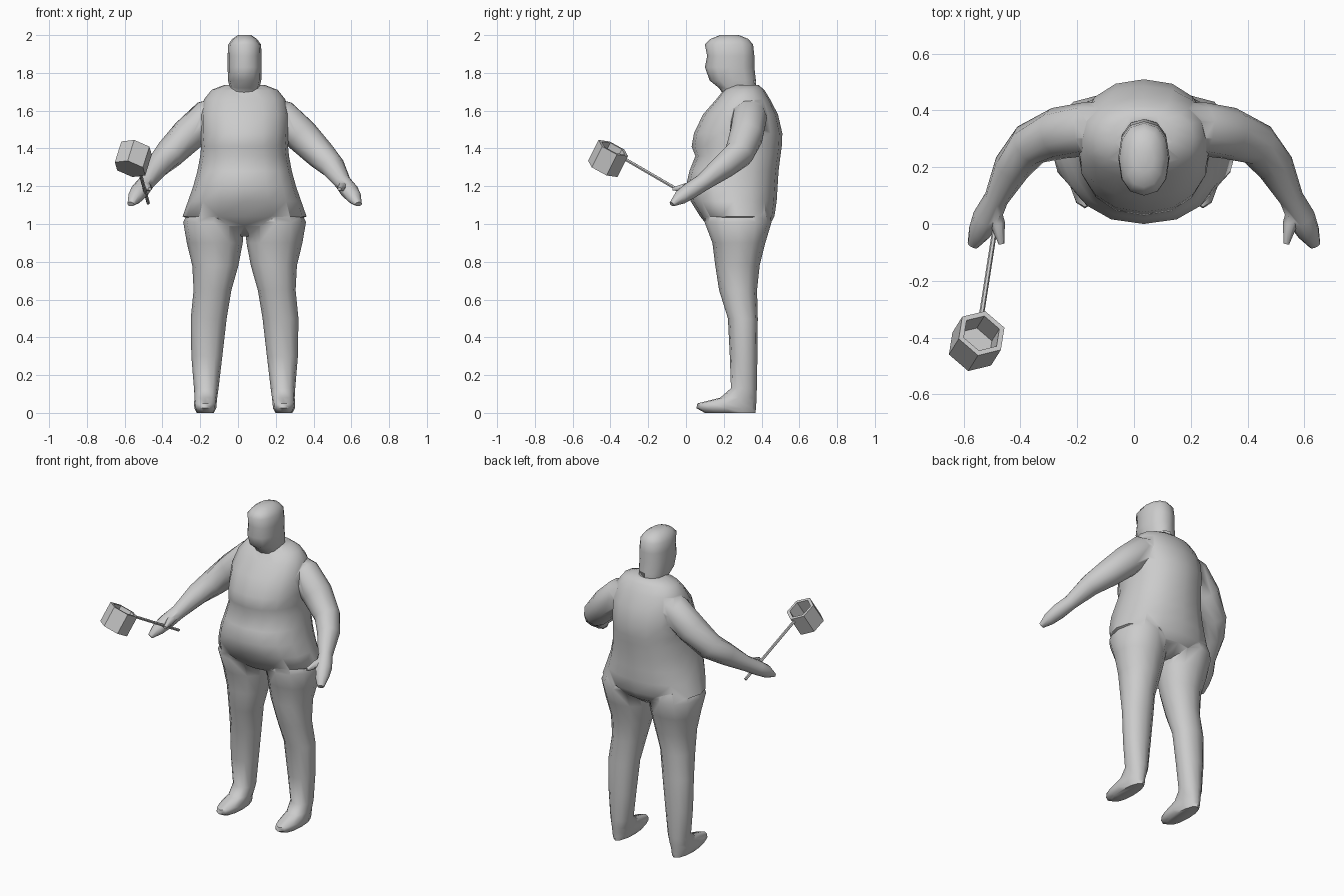
import bpy, bmesh, math
from mathutils import Vector

if "Cube" in bpy.data.objects:
    bpy.data.objects.remove(bpy.data.objects["Cube"])

CX = 0.035  # symmetry line of the figure

grey = bpy.data.materials.new("plain grey")
grey.diffuse_color = (0.6, 0.6, 0.6, 1)
grey.use_nodes = True
grey.node_tree.nodes["Principled BSDF"].inputs["Base Color"].default_value = grey.diffuse_color


def loft(name, rings):
    """Skin a list of equal-length point rings and cap both ends."""
    bm = bmesh.new()
    vs = [[bm.verts.new(p) for p in r] for r in rings]
    n = len(vs[0])
    for a, b in zip(vs, vs[1:]):
        for i in range(n):
            j = (i + 1) % n
            bm.faces.new((a[i], a[j], b[j], b[i]))
    bm.faces.new(vs[0])
    bm.faces.new(vs[-1])
    bmesh.ops.recalc_face_normals(bm, faces=bm.faces)
    me = bpy.data.meshes.new(name)
    bm.to_mesh(me)
    bm.free()
    ob = bpy.data.objects.new(name, me)
    bpy.context.collection.objects.link(ob)
    me.materials.append(grey)
    return ob


def stack(name, x, rows, n, power=2.0):
    """Upright form from rows of (z, x offset, half width, front y, back y)."""
    rings = []
    for z, dx, rx, y0, y1 in rows:
        ring = []
        for i in range(n):
            t = 2 * math.pi * i / n + math.pi / 2
            c, s = math.cos(t), math.sin(t)
            px = math.copysign(abs(c) ** (2 / power), c)
            py = math.copysign(abs(s) ** (2 / power), s)
            ring.append((x + dx + rx * px, (y0 + y1) / 2 + (y1 - y0) / 2 * py, z))
        rings.append(ring)
    return loft(name, rings)


def tube(name, path, side, n):
    """Limb along (x, y, z, width radius, height radius), side = -1 or 1."""
    pts = [Vector((CX + side * p[0], p[1], p[2])) for p in path]
    rings = []
    for k, p in enumerate(pts):
        t = (pts[min(k + 1, len(pts) - 1)] - pts[max(k - 1, 0)]).normalized()
        u = t.cross(Vector((0, 0, 1))).normalized()
        v = u.cross(t)
        rings.append([p + u * path[k][3] * math.cos(a) + v * path[k][4] * math.sin(a)
                      for a in (2 * math.pi * i / n for i in range(n))])
    return loft(name, rings)


def finish(ob, angle):
    bpy.ops.object.select_all(action='DESELECT')
    ob.select_set(True)
    bpy.context.view_layer.objects.active = ob
    bpy.ops.object.shade_smooth_by_angle(angle=math.radians(angle))


# torso, with chest fold and round belly
body = stack("body", CX, [
    (0.935, 0, 0.05, 0.22, 0.36), (0.99, 0, 0.20, 0.115, 0.44),
    (1.04, 0, 0.328, 0.075, 0.468), (1.12, 0, 0.30, 0.025, 0.48),
    (1.20, 0, 0.272, 0.0, 0.485), (1.28, 0, 0.25, 0.018, 0.49),
    (1.36, 0, 0.235, 0.05, 0.50), (1.41, 0, 0.23, 0.03, 0.507),
    (1.48, 0, 0.235, 0.042, 0.51), (1.58, 0, 0.235, 0.09, 0.487),
    (1.66, 0, 0.215, 0.16, 0.445), (1.71, 0, 0.175, 0.20, 0.415),
    (1.735, 0, 0.11, 0.25, 0.385)], 16, 2.25)

# head
parts = [stack("head", CX, [
    (1.65, 0, 0.085, 0.22, 0.36), (1.72, 0, 0.078, 0.175, 0.37),
    (1.76, 0, 0.088, 0.125, 0.37), (1.83, 0, 0.09, 0.10, 0.362),
    (1.89, 0, 0.09, 0.112, 0.362), (1.95, 0, 0.087, 0.10, 0.355),
    (1.98, 0, 0.065, 0.13, 0.33), (2.0, 0, 0.035, 0.18, 0.28)], 12, 2.3)]

LEG = [(1.07, 0.160, 0.135, 0.11, 0.44), (1.01, 0.163, 0.162, 0.098, 0.453),
       (0.90, 0.158, 0.148, 0.14, 0.42), (0.78, 0.155, 0.122, 0.155, 0.39),
       (0.65, 0.170, 0.100, 0.175, 0.376), (0.50, 0.190, 0.095, 0.222, 0.38),
       (0.30, 0.200, 0.082, 0.232, 0.378), (0.13, 0.203, 0.065, 0.238, 0.375),
       (0.08, 0.205, 0.060, 0.180, 0.373), (0.05, 0.208, 0.060, 0.06, 0.372),
       (0.025, 0.208, 0.058, 0.055, 0.37), (0.0, 0.208, 0.045, 0.10, 0.368)]
ARM = [(0.08, 0.34, 1.60, 0.085, 0.085), (0.20, 0.335, 1.565, 0.095, 0.095),
       (0.30, 0.320, 1.47, 0.092, 0.092), (0.40, 0.280, 1.37, 0.078, 0.080),
       (0.465, 0.20, 1.305, 0.066, 0.066), (0.52, 0.09, 1.22, 0.043, 0.046),
       (0.555, 0.02, 1.175, 0.050, 0.044), (0.58, -0.03, 1.14, 0.040, 0.038),
       (0.603, -0.075, 1.105, 0.020, 0.014)]
THUMB = [(0.53, 0.06, 1.20, 0.025, 0.025), (0.515, 0.0, 1.195, 0.026, 0.024),
         (0.502, -0.07, 1.185, 0.010, 0.010)]

# legs, arms and thumbs on both sides
for s in (-1, 1):
    parts.append(stack("leg", CX, [(z, s * dx, rx, a, b) for z, dx, rx, a, b in LEG], 12, 2.15))
    parts.append(tube("arm", ARM, s, 10))
    parts.append(tube("thumb", THUMB, s, 6))

# fuse everything into one skin
bpy.context.view_layer.objects.active = body
for p in parts:
    mod = body.modifiers.new("fuse", 'BOOLEAN')
    mod.operation = 'UNION'
    mod.solver = 'EXACT'
    mod.object = p
    bpy.ops.object.modifier_apply(modifier=mod.name)
    bpy.data.objects.remove(p)
finish(body, 65)

# ladle: thin handle
start, end = Vector((-0.475, 0.08, 1.11)), Vector((-0.538, -0.325, 1.345))
along = (end - start).normalized()
side = along.cross(Vector((0, 0, 1))).normalized()
up = side.cross(along)


def hexagon(c, r, a, b):
    return [c + a * r * math.cos(i * math.pi / 3) + b * r * math.sin(i * math.pi / 3)
            for i in range(6)]


handle = loft("ladle_handle", [hexagon(start, 0.009, side, up), hexagon(end, 0.009, side, up)])

# ladle: hollow six-sided cup, one corner towards the handle
axis = Vector((0.27, 0.43, 0.86)).normalized()
a = (along - axis * along.dot(axis)).normalized()
b = axis.cross(a)
rim = Vector((-0.537, -0.385, 1.402))
base = rim - axis * 0.128
cup = loft("ladle_cup", [hexagon(base, 0.09, a, b), hexagon(rim, 0.09, a, b),
                         hexagon(rim, 0.07, a, b), hexagon(base + axis * 0.03, 0.07, a, b)])
finish(handle, 30)
finish(cup, 30)
